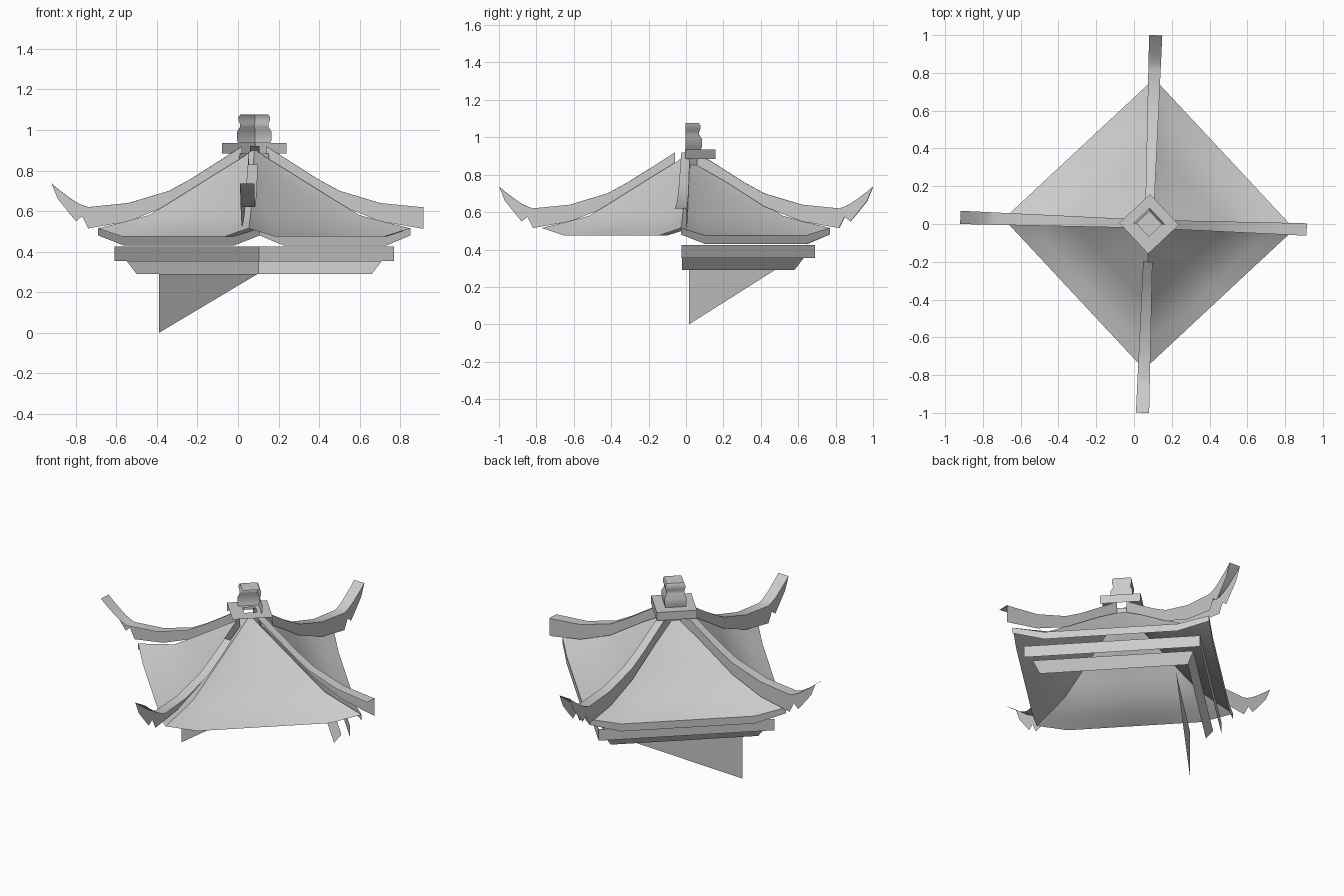
import bpy, bmesh, math
from mathutils import Vector, Matrix

cube = bpy.data.objects.get("Cube")
if cube:
    bpy.data.objects.remove(cube, do_unlink=True)

grey = bpy.data.materials.new("stone_grey")
grey.use_nodes = True
COLOUR = (0.6, 0.6, 0.6, 1)
grey.diffuse_color = COLOUR
grey.node_tree.nodes["Principled BSDF"].inputs["Base Color"].default_value = COLOUR

# The whole roof is turned slightly about its own centre
PLACE = Matrix.Translation((0.08, 0, 0)) @ Matrix.Rotation(math.radians(-2), 4, "Z")
# Diamond corner directions: right, back, left, front
CORNERS = [Vector((1, 0, 0)), Vector((0, 1, 0)), Vector((-1, 0, 0)), Vector((0, -1, 0))]
UP = Vector((0, 0, 1))


def add_grid(bm, rows):
    """Skin neighbouring rows of points with quads."""
    grid = [[bm.verts.new(p) for p in row] for row in rows]
    for a, b in zip(grid, grid[1:]):
        for i in range(len(a) - 1):
            bm.faces.new((a[i], a[i + 1], b[i + 1], b[i]))


def finish(name, bm):
    """Weld, face outward, place and shade one part."""
    bmesh.ops.remove_doubles(bm, verts=bm.verts, dist=0.0005)
    bmesh.ops.recalc_face_normals(bm, faces=bm.faces)
    bm.normal_update()
    facing = sum(f.normal.dot(f.calc_center_median() - UP * 0.3) * f.calc_area()
                 for f in bm.faces)
    if facing < 0:
        bmesh.ops.reverse_faces(bm, faces=bm.faces)
    bm.transform(PLACE)
    mesh = bpy.data.meshes.new(name)
    bm.to_mesh(mesh)
    bm.free()
    mesh.materials.append(grey)
    obj = bpy.data.objects.new(name, mesh)
    bpy.context.collection.objects.link(obj)
    bpy.ops.object.select_all(action="DESELECT")
    obj.select_set(True)
    bpy.context.view_layer.objects.active = obj
    bpy.ops.object.shade_smooth_by_angle(angle=math.radians(35))
    return obj


def back_wall(name, profile):
    """Band round the two rear sides, from (radius, height) pairs."""
    bm = bmesh.new()
    add_grid(bm, [[c * r + UP * z for c in CORNERS[:3]] for r, z in profile])
    return finish(name, bm)


def diamond_ring(name, outer, inner, z):
    """Flat square ring with its corners on the axes."""
    bm = bmesh.new()
    loop = CORNERS + CORNERS[:1]
    add_grid(bm, [[c * r + UP * z for c in loop] for r in (outer, inner)])
    return finish(name, bm)


# Roof slopes: radius, height on the hip, height in the middle of a side
SLOPE = [(0.01, 0.9, 0.9), (0.05, 0.87, 0.87), (0.18, 0.79, 0.78), (0.3, 0.715, 0.7),
         (0.42, 0.64, 0.62), (0.52, 0.58, 0.555), (0.65, 0.545, 0.505), (0.77, 0.515, 0.475)]
STEPS = [0, 0.16, 0.5, 0.84, 1]


def side_row(i, r, hip, mid):
    a, b = CORNERS[i], CORNERS[(i + 1) % 4]
    return [a.lerp(b, t) * r + UP * (hip if t in (0, 1) else mid) for t in STEPS]


bm = bmesh.new()
for side in range(4):
    add_grid(bm, [side_row(side, *s) for s in SLOPE])
finish("roof_slopes", bm)

# Thick eave along the rear sides
bm = bmesh.new()
for side in range(2):
    r, hip, mid = SLOPE[-1]
    add_grid(bm, [side_row(side, r, hip, mid), side_row(side, r, hip - 0.035, mid - 0.045)])
finish("eave_edge", bm)

# Hip ridges: radius, top height, bottom height, ending in a notched upturned tip
RIDGE = [(0.06, 0.92, 0.85), (0.2, 0.83, 0.77), (0.31, 0.76, 0.7), (0.42, 0.7, 0.63),
         (0.62, 0.64, 0.55), (0.82, 0.62, 0.515), (0.85, 0.63, 0.575), (0.88, 0.645, 0.55),
         (0.91, 0.665, 0.585), (0.97, 0.71, 0.66), (1.0, 0.735, 0.733)]
BROKEN = RIDGE[:6] + [(0.835, 0.62, 0.515)]


def ridge(name, out, path, top_start, sides):
    across = UP.cross(out)
    bm = bmesh.new()

    def half(r):
        return 0.022 + 0.013 * r

    add_grid(bm, [[out * r + across * half(r) * s + UP * z for s in (-1, 1)]
                  for r, z, _ in path[top_start:]])
    for s in sides:
        add_grid(bm, [[out * r + across * half(r) * s + UP * z for z in (top, low)]
                      for r, top, low in path])
    finish(name, bm)


ridge("right_ridge", CORNERS[0], BROKEN, 0, [1])
ridge("back_ridge", CORNERS[1], RIDGE, 0, [-1, 1])
ridge("left_ridge", CORNERS[2], RIDGE, 0, [-1])
ridge("front_ridge", CORNERS[3], RIDGE, 1, [-1])

# Stepped bands under the rear eaves
back_wall("upper_band", [(0.69, 0.425), (0.69, 0.355)])
back_wall("lower_band", [(0.63, 0.355), (0.58, 0.29)])

# Remaining triangle of wall
bm = bmesh.new()
left, back = CORNERS[2] * 0.47, CORNERS[1] * 0.475
bm.faces.new([bm.verts.new(p) for p in (left, left + UP * 0.29, back + UP * 0.29)])
finish("wall_fragment", bm)

# Crown plate, neck and stepped finial
diamond_ring("crown_plate", 0.158, 0.05, 0.935)
back_wall("crown_plate_edge", [(0.158, 0.935), (0.158, 0.885)])
back_wall("crown_neck", [(0.07, 0.885), (0.08, 0.81)])
back_wall("finial", [(0.08, 0.935), (0.086, 0.955), (0.086, 0.99), (0.07, 1.015),
                     (0.07, 1.03), (0.077, 1.045), (0.077, 1.065), (0.068, 1.077)])
diamond_ring("finial_cap", 0.068, 0.001, 1.077)
